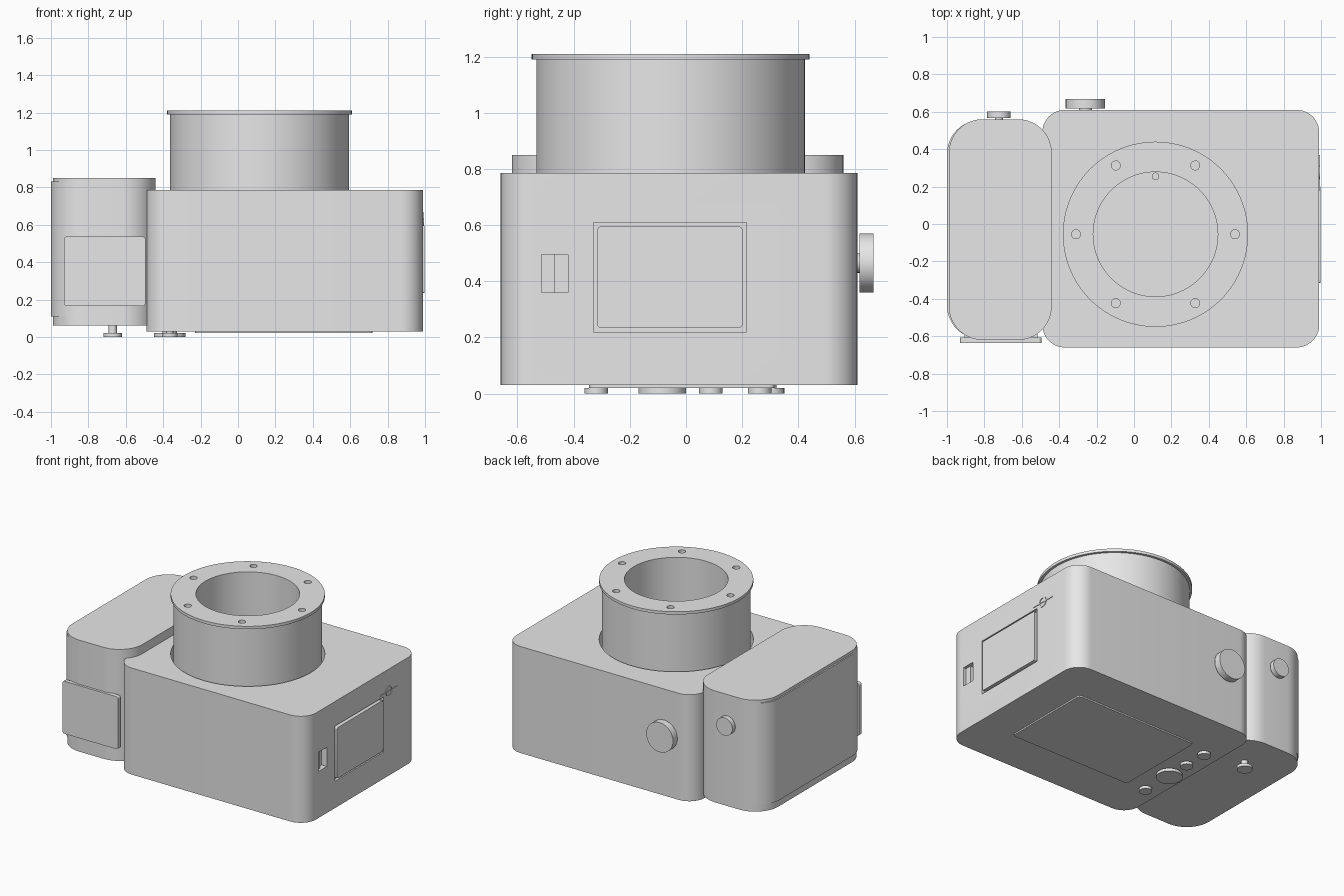
import bpy, bmesh, math
from mathutils import Vector

cube = bpy.data.objects.get("Cube")
if cube:
    bpy.data.objects.remove(cube, do_unlink=True)

GREY = (0.8, 0.8, 0.8, 1)
grey = bpy.data.materials.new("plain_grey")
grey.use_nodes = True
grey.diffuse_color = GREY
grey.node_tree.nodes["Principled BSDF"].inputs["Base Color"].default_value = GREY


def finish(name, bm):
    bmesh.ops.recalc_face_normals(bm, faces=bm.faces)
    mesh = bpy.data.meshes.new(name)
    bm.to_mesh(mesh)
    bm.free()
    mesh.materials.append(grey)
    obj = bpy.data.objects.new(name, mesh)
    bpy.context.collection.objects.link(obj)
    return obj


def place(axis, u, v, w):
    # Maps profile coordinates to world: the profile is extruded along axis
    return {"X": (w, u, v), "Y": (u, w, v), "Z": (u, v, w)}[axis]


def prism(name, axis, outline, w0, w1):
    bm = bmesh.new()
    base = bm.faces.new([bm.verts.new(place(axis, u, v, w0)) for u, v in outline])
    top = bmesh.ops.extrude_face_region(bm, geom=[base], use_keep_orig=True)["geom"]
    bmesh.ops.translate(bm, vec=Vector(place(axis, 0, 0, w1 - w0)),
                        verts=[g for g in top if isinstance(g, bmesh.types.BMVert)])
    return finish(name, bm)


def slab(name, axis, u0, u1, v0, v1, w0, w1, r=0.0, steps=12):
    # Rounded rectangle, extruded
    if r == 0:
        outline = [(u0, v0), (u1, v0), (u1, v1), (u0, v1)]
    else:
        centres = [(u1 - r, v1 - r), (u0 + r, v1 - r), (u0 + r, v0 + r), (u1 - r, v0 + r)]
        outline = []
        for q, (cu, cv) in enumerate(centres):
            for i in range(steps + 1):
                a = math.pi / 2 * (q + i / steps)
                outline.append((cu + r * math.cos(a), cv + r * math.sin(a)))
    return prism(name, axis, outline, w0, w1)


def disc(name, axis, u, v, r, w0, w1, sides=48):
    angles = [math.tau * i / sides for i in range(sides)]
    return prism(name, axis, [(u + r * math.cos(a), v + r * math.sin(a)) for a in angles], w0, w1)


def ring(name, axis, u, v, profile, sides=96):
    # Closed (radius, height) profile turned around the axis
    bm = bmesh.new()
    rows = []
    for i in range(sides):
        a = math.tau * i / sides
        rows.append([bm.verts.new(place(axis, u + r * math.cos(a), v + r * math.sin(a), w))
                     for r, w in profile])
    n = len(profile)
    for i in range(sides):
        a, b = rows[i], rows[(i + 1) % sides]
        for j in range(n):
            k = (j + 1) % n
            bm.faces.new((a[j], b[j], b[k], a[k]))
    return finish(name, bm)


def cut(obj, cutter):
    mod = obj.modifiers.new("cut", "BOOLEAN")
    mod.operation = "DIFFERENCE"
    mod.solver = "EXACT"
    mod.object = cutter
    bpy.context.view_layer.objects.active = obj
    bpy.ops.object.modifier_apply(modifier=mod.name)
    bpy.data.objects.remove(cutter, do_unlink=True)


LX, LY, FLOOR = 0.115, -0.055, 0.5

# Main body with mount well, side door recess and small socket
body = slab("body", "Z", -0.49, 0.99, -0.66, 0.61, 0.03, 0.785, 0.12)
cut(body, disc("well_cutter", "Z", LX, LY, 0.495, FLOOR, 1, 96))
cut(body, slab("door_cutter", "X", -0.33, 0.215, 0.22, 0.61, 0.97, 1.1))
cut(body, slab("socket_cutter", "X", -0.515, -0.42, 0.36, 0.495, 0.95, 1.1))

# Side door, socket tab and sensor plane mark
slab("side_door", "X", -0.316, 0.201, 0.235, 0.595, 0.96, 0.998, 0.012, 4)
slab("socket_tab", "X", -0.515, -0.468, 0.36, 0.495, 0.94, 0.97)
ring("plane_mark_ring", "X", 0.275, 0.63,
     [(0.028, 0.985), (0.028, 0.995), (0.035, 0.995), (0.035, 0.985)], 32)
slab("plane_mark_bar", "X", 0.18, 0.37, 0.627, 0.633, 0.985, 0.994)

# Hand grip with its wrapped side cover
grip = slab("grip", "Z", -0.99, -0.44, -0.62, 0.56, 0.06, 0.85, 0.18)
slab("grip_cover", "Z", -1.0, -0.6, -0.615, 0.555, 0.11, 0.83, 0.18)

# Front door on the grip
slab("grip_door_base", "Y", -0.905, -0.515, 0.175, 0.525, -0.61, -0.5)
slab("grip_door", "Y", -0.93, -0.495, 0.165, 0.537, -0.637, -0.607, 0.015, 4)

# Lens tube with flange and six screw holes
tube = ring("lens_tube", "Z", LX, LY,
            [(0.333, FLOOR - 0.01), (0.333, 1.21), (0.495, 1.21),
             (0.495, 1.19), (0.478, 1.19), (0.478, FLOOR - 0.01)])
for i in range(6):
    a = math.tau * i / 6
    cut(tube, disc("screw_cutter", "Z", LX + 0.425 * math.cos(a), LY + 0.425 * math.sin(a),
                   0.024, 1.17, 1.3, 24))

# Sensor and locking pin inside the tube
slab("sensor", "Z", -0.15, 0.378, -0.235, 0.137, FLOOR - 0.01, FLOOR + 0.008)
disc("locking_pin", "Z", LX, 0.255, 0.02, FLOOR - 0.01, FLOOR + 0.05, 24)

# Back screen
slab("back_screen", "Z", -0.23, 0.72, -0.345, 0.315, 0.02, 0.04, 0.02, 4)

# Back buttons, each a cap on a stem
BUTTONS = [("back_button_front", -0.365, -0.32, 0.042, 0.04),
           ("back_dial", -0.365, -0.085, 0.085, 0.04),
           ("back_button_middle", -0.365, 0.088, 0.042, 0.04),
           ("back_button_rear", -0.365, 0.262, 0.042, 0.04),
           ("grip_button", -0.67, 0.3, 0.05, 0.07)]
for name, x, y, r, top in BUTTONS:
    disc(name, "Z", x, y, r, 0, 0.02)
    disc(name + "_stem", "Z", x, y, r * 0.45, 0.015, top, 24)

# Knobs on the rear wall
for name, x, z, r, y0, y1 in [("large_knob", -0.26, 0.465, 0.105, 0.618, 0.667),
                              ("small_knob", -0.722, 0.64, 0.063, 0.568, 0.602)]:
    disc(name, "Y", x, z, r, y0, y1)
    disc(name + "_stem", "Y", x, z, r * 0.33, y0 - 0.03, y0 + 0.01, 24)

# Smooth rounded walls, keep edges crisp
bpy.ops.object.select_all(action="DESELECT")
for obj in bpy.context.collection.objects:
    if obj.type == "MESH" and grey.name in obj.data.materials:
        obj.select_set(True)
        bpy.context.view_layer.objects.active = obj
bpy.ops.object.shade_smooth_by_angle(angle=math.radians(30))
